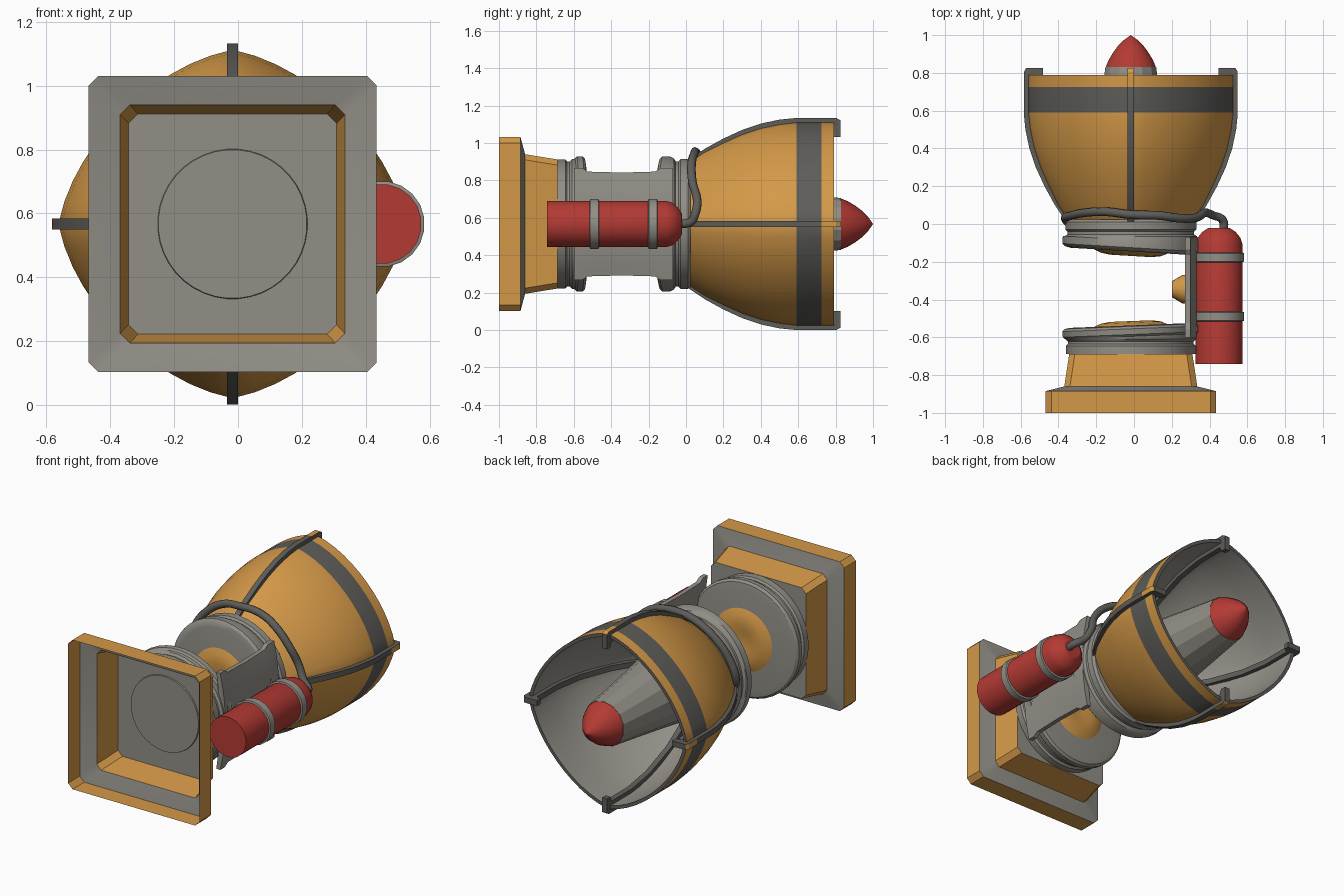
import bpy, bmesh, math
from mathutils import Vector

if "Cube" in bpy.data.objects:
    bpy.data.objects.remove(bpy.data.objects["Cube"])

CX, CZ = -0.017, 0.567   # main axis runs along y


def material(name, rgb):
    m = bpy.data.materials.new(name)
    lin = [((c / 255 + 0.055) / 1.055) ** 2.4 for c in rgb]
    m.diffuse_color = (*lin, 1)
    m.use_nodes = True
    m.node_tree.nodes["Principled BSDF"].inputs["Base Color"].default_value = m.diffuse_color
    return m


MATS = [material("orange", (212, 153, 72)), material("light grey", (146, 143, 135)),
        material("dark grey", (94, 93, 89)), material("red", (180, 58, 52))]
ORANGE, GREY, DARK, RED = range(4)


def finish(name, bm, angle=32, recalc=True):
    bmesh.ops.remove_doubles(bm, verts=bm.verts, dist=1e-5)
    if recalc:
        bmesh.ops.recalc_face_normals(bm, faces=bm.faces)
    me = bpy.data.meshes.new(name)
    bm.to_mesh(me)
    bm.free()
    for m in MATS:
        me.materials.append(m)
    ob = bpy.data.objects.new(name, me)
    bpy.context.collection.objects.link(ob)
    bpy.ops.object.select_all(action='DESELECT')
    ob.select_set(True)
    bpy.context.view_layer.objects.active = ob
    bpy.ops.object.shade_smooth_by_angle(angle=math.radians(angle))
    return ob


def loft(name, loops, mats, cap_start=None, cap_end=None, angle=32):
    """Skin closed loops of points; one material per band."""
    bm = bmesh.new()
    rows = [[bm.verts.new(p) for p in loop] for loop in loops]
    n = len(loops[0])
    for k in range(len(rows) - 1):
        a, b = rows[k], rows[k + 1]
        for i in range(n):
            j = (i + 1) % n
            quad = [a[i], a[j], b[j], b[i]]
            f = bm.faces.new(quad)
            f.material_index = mats if isinstance(mats, int) else mats[k]
    for cap, row in ((cap_start, rows[0]), (cap_end, rows[-1])):
        if cap is not None:
            bm.faces.new(row).material_index = cap
    return finish(name, bm, angle)


def lathe(name, profile, mats, n=40, cx=CX, shear=0.0, y_shear=None, angle=32):
    """Turn (y, r) points around the y axis; points past y_shear lean with x."""
    loops = []
    for y, r in profile:
        s = shear if y_shear is None or y_shear(y) else 0
        loop = []
        for i in range(n):
            t = 2 * math.pi * (i + 0.5) / n
            x = max(r, 1e-4) * math.cos(t)
            loop.append((cx + x, y + s * x, CZ + max(r, 1e-4) * math.sin(t)))
        loops.append(loop)
    return loft(name, loops, mats, mats if isinstance(mats, int) else mats[0],
                mats if isinstance(mats, int) else mats[-1], angle)


# Hollow square base: outer frame, flange, tapered neck and end plate
def square(y, hx, hz, c):
    return [(CX + x, y, CZ + z) for x, z in (
        (hx - c, -hz), (hx, -hz + c), (hx, hz - c), (hx - c, hz),
        (-hx + c, hz), (-hx, hz - c), (-hx, -hz + c), (-hx + c, -hz))]


loft("square_base", [square(-1, .451, .464, .03), square(-.885, .451, .464, .03),
                     square(-.86, .352, .373, .03), square(-.688, .326, .345, .03)],
     [ORANGE, GREY, ORANGE], cap_end=GREY, angle=15)
lathe("base_plate_disc", [(-.696, .233), (-.688, .235)], GREY)

# Two joint collars whose inner faces lean toward the bracket
lathe("lower_collar", [(-.687, .345), (-.645, .345), (-.635, .334), (-.622, .334), (-.61, .347),
                       (-.595, .350), (-.585, .361), (-.555, .363), (-.542, .35), (-.537, .32)],
      GREY, shear=.04, y_shear=lambda y: y > -.6)
lathe("upper_collar", [(.025, .335), (.01, .348), (-.03, .348), (-.04, .336), (-.055, .336),
                       (-.065, .352), (-.085, .361), (-.125, .363), (-.138, .35), (-.145, .32)],
      GREY, shear=-.06, y_shear=lambda y: y < -.07)

# Orange pivot domes on the collar faces
lathe("lower_pivot_dome", [(-.540, .20), (-.522, .16), (-.514, .11), (-.522, .06), (-.526, 0)],
      ORANGE, shear=.04)
lathe("upper_pivot_dome", [(-.143, .20), (-.161, .16), (-.169, .11), (-.161, .06), (-.157, 0)],
      ORANGE, shear=-.06)

# Side bracket joining the collars, with an orange stud
loops = []
for y, h in ((-.60, .30), (-.555, .30), (-.525, .28), (-.345, .275), (-.165, .28), (-.135, .30), (-.07, .30)):
    outer, inner = [], []
    for i in range(9):
        u = -1 + i / 4
        outer.append((.333 - .035 * u * u, y, CZ + h * u))
        inner.append((.293 - .022 * u * u, y, CZ + h * u))
    loops.append(outer + inner[::-1])
loft("side_bracket", loops, GREY, GREY, GREY)

stud = [[(x, -.345 + r * math.cos(math.pi * i / 8), CZ + r * math.sin(math.pi * i / 8))
         for i in range(16)] for x, r in ((.295, .078), (.255, .075), (.2, .042))]
loft("bracket_stud", stud, ORANGE, ORANGE, ORANGE)

# Bell with four soft corners: outer skin with a stripe, then the inner skin
BELL = [(.02, .335), (.1, .388), (.2, .437), (.3, .482), (.4, .515), (.5, .536),
        (.59, .546), (.725, .546), (.79, .546)]


def bell_loop(y, r, n=48):
    loop = []
    for i in range(n):
        t = 2 * math.pi * i / n
        q = r * (1 - .10 * abs(math.sin(2 * t)))
        loop.append((CX + q * math.cos(t), y, CZ + q * math.sin(t)))
    return loop


loft("bell_outer", [bell_loop(*p) for p in BELL], [ORANGE] * 6 + [DARK, ORANGE], cap_start=GREY)
inside = [(BELL[-1][0], BELL[-1][1])] + [(max(y, .04), r - .022) for y, r in BELL[::-1]]
inside[1] = (.79, .524)
loft("bell_inner", [bell_loop(*p) for p in inside], [DARK] + [GREY] * 8, cap_end=GREY)

# Four corner ribs that hook over the mouth of the bell
RIB = [(0, .335), (.1, .402), (.2, .457), (.3, .503), (.4, .537), (.5, .558), (.58, .566),
       (.725, .566), (.805, .566), (.825, .555), (.825, .465), (.79, .465), (.78, .495),
       (.58, .495), (.4, .465), (.2, .388), (.03, .28)]
for k in range(4):
    a = k * math.pi / 2
    d, s = Vector((math.cos(a), 0, math.sin(a))), Vector((-math.sin(a), 0, math.cos(a)))
    sides = [[Vector((CX, y, CZ)) + d * r + s * w for y, r in RIB] for w in (-.017, .017)]
    rib = loft("bell_rib_%d" % (k + 1), sides, DARK, DARK, DARK, angle=20)
    for f in rib.data.polygons:   # outer edge beyond the stripe is orange
        if f.center.y > .72 and f.normal.dot(d) > .3:
            f.material_index = ORANGE

# Faceted centre rod with red tip
lathe("centre_rod", [(.04, .26), (.2, .225), (.4, .195), (.6, .168), (.83, .138)], GREY, n=14, angle=20)
lathe("red_tip", [(.83, .136), (.865, .122), (.905, .098), (.945, .068), (.975, .036), (1.0, 0)],
      RED, n=14)

# Red side tank with two grey straps
TX = .45
lathe("side_tank", [(-.742, .125), (-.105, .125), (-.07, .113), (-.04, .087), (-.022, .058)],
      RED, n=20, cx=TX)
for nm, y in (("rear_tank_strap", -.49), ("front_tank_strap", -.177)):
    lathe(nm, [(y - .026, .124), (y - .022, .135), (y + .022, .135), (y + .026, .124)], GREY, n=20, cx=TX)

# Hose from the tank over the neck of the bell
path = [(.475, -.04, .567), (.47, .02, .575), (.42, .045, .61), (.375, .06, .69), (.335, .035, .79),
        (.25, .03, .89), (.13, .045, .945), (-.02, .05, .952), (-.15, .065, .925), (-.26, .06, .85),
        (-.33, .045, .75), (-.365, .03, .64), (-.34, .0, .57)]
cu = bpy.data.curves.new("hose_path", 'CURVE')
cu.dimensions = '3D'
cu.bevel_depth, cu.bevel_resolution, cu.resolution_u = .023, 2, 5
cu.use_fill_caps = True
sp = cu.splines.new('BEZIER')
sp.bezier_points.add(len(path) - 1)
for bp, p in zip(sp.bezier_points, path):
    bp.co = p
    bp.handle_left_type = bp.handle_right_type = 'AUTO'
cu.materials.append(MATS[DARK])
bpy.context.collection.objects.link(bpy.data.objects.new("hose", cu))
